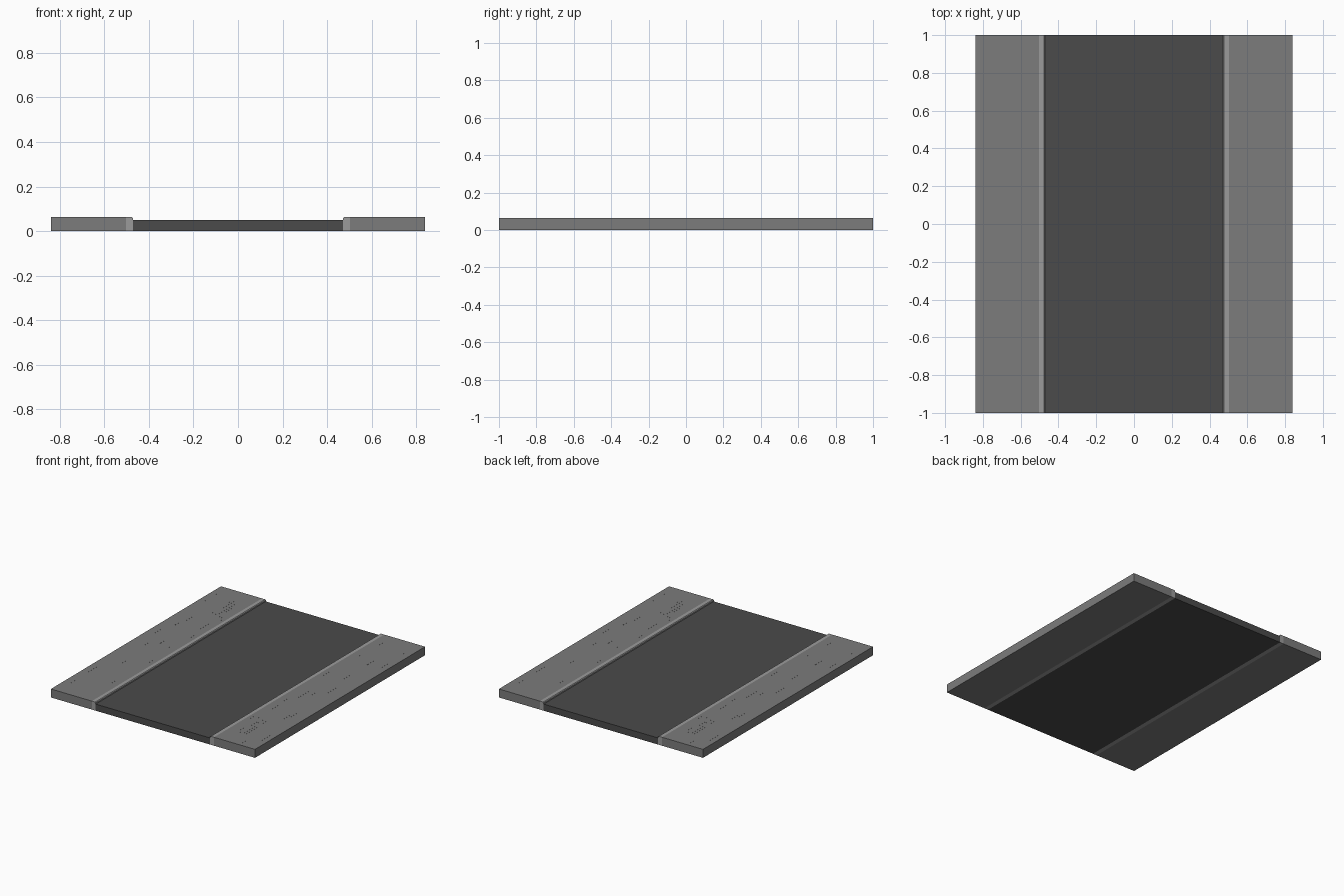
import bpy, bmesh

if "Cube" in bpy.data.objects:
    bpy.data.objects.remove(bpy.data.objects["Cube"])

def material(name, v):
    m = bpy.data.materials.new(name)
    m.diffuse_color = (v, v, v, 1)
    m.use_nodes = True
    m.node_tree.nodes["Principled BSDF"].inputs["Base Color"].default_value = m.diffuse_color
    return m

ASPHALT = material("asphalt", 0.07)
PAVING = material("paving", 0.2)
KERB = material("kerb_stone", 0.33)
H, INNER, KERB_OUT, EDGE = 0.063, 0.471, 0.503, 0.84

def extrude_profile(name, pts, mat):
    """Extrude an (x, z) outline along the full length of the street."""
    bm = bmesh.new()
    face = bm.faces.new([bm.verts.new((x, -1, z)) for x, z in pts])
    ext = bmesh.ops.extrude_face_region(bm, geom=[face])
    moved = [g for g in ext["geom"] if isinstance(g, bmesh.types.BMVert)]
    bmesh.ops.translate(bm, verts=moved, vec=(0, 2, 0))
    bmesh.ops.recalc_face_normals(bm, faces=bm.faces)
    return finish(name, bm, mat)

def finish(name, bm, mat):
    me = bpy.data.meshes.new(name)
    bm.to_mesh(me)
    bm.free()
    me.materials.append(mat)
    ob = bpy.data.objects.new(name, me)
    bpy.context.collection.objects.link(ob)
    return ob

def box(a, b, z):
    return [(a, 0), (b, 0), (b, z), (a, z)]

# Road surface
extrude_profile("road", box(-INNER, INNER, 0.049), ASPHALT)

# Kerbs with a small chamfer towards the road, and pavements
for side, s in (("left", -1), ("right", 1)):
    kerb = [(INNER, 0), (KERB_OUT, 0), (KERB_OUT, H), (INNER + 0.005, H), (INNER, H - 0.005)]
    extrude_profile(side + "_kerb", [(s * x, z) for x, z in kerb], KERB)
    extrude_profile(side + "_pavement", [(s * x, z) for x, z in box(KERB_OUT, EDGE, H)], PAVING)

# Fine paving ridges on the left: x, y start, y end
RIDGES = [(-.71, .93, .98), (-.795, .75, .88), (-.65, .69, .84), (-.63, .7, .86),
          (-.6, .61, .84), (-.58, .67, .8), (-.645, .57, .64), (-.615, .59, .64),
          (-.57, .57, .62), (-.55, .57, .62), (-.53, .55, .62), (-.74, .32, .45),
          (-.72, .4, .49), (-.565, .34, .46), (-.555, .22, .27), (-.54, .2, .27),
          (-.78, .11, .21), (-.605, .04, .15), (-.655, .02, .07), (-.57, -.02, .03),
          (-.725, -.12, 0), (-.54, -.32, -.22), (-.685, -.38, -.26), (-.79, -.64, -.54),
          (-.685, -.62, -.54), (-.56, -.7, -.62), (-.785, -.84, -.8), (-.57, -.9, -.84)]

# The right pavement repeats the left one turned half a circle
for side, s in (("left", 1), ("right", -1)):
    bm = bmesh.new()
    for x, y0, y1 in RIDGES:
        r = bmesh.ops.create_cube(bm, size=1)
        bmesh.ops.scale(bm, verts=r["verts"], vec=(0.004, y1 - y0, 0.001))
        bmesh.ops.translate(bm, verts=r["verts"], vec=(s * x, s * (y0 + y1) / 2, H))
    finish(side + "_paving_ridges", bm, PAVING)
